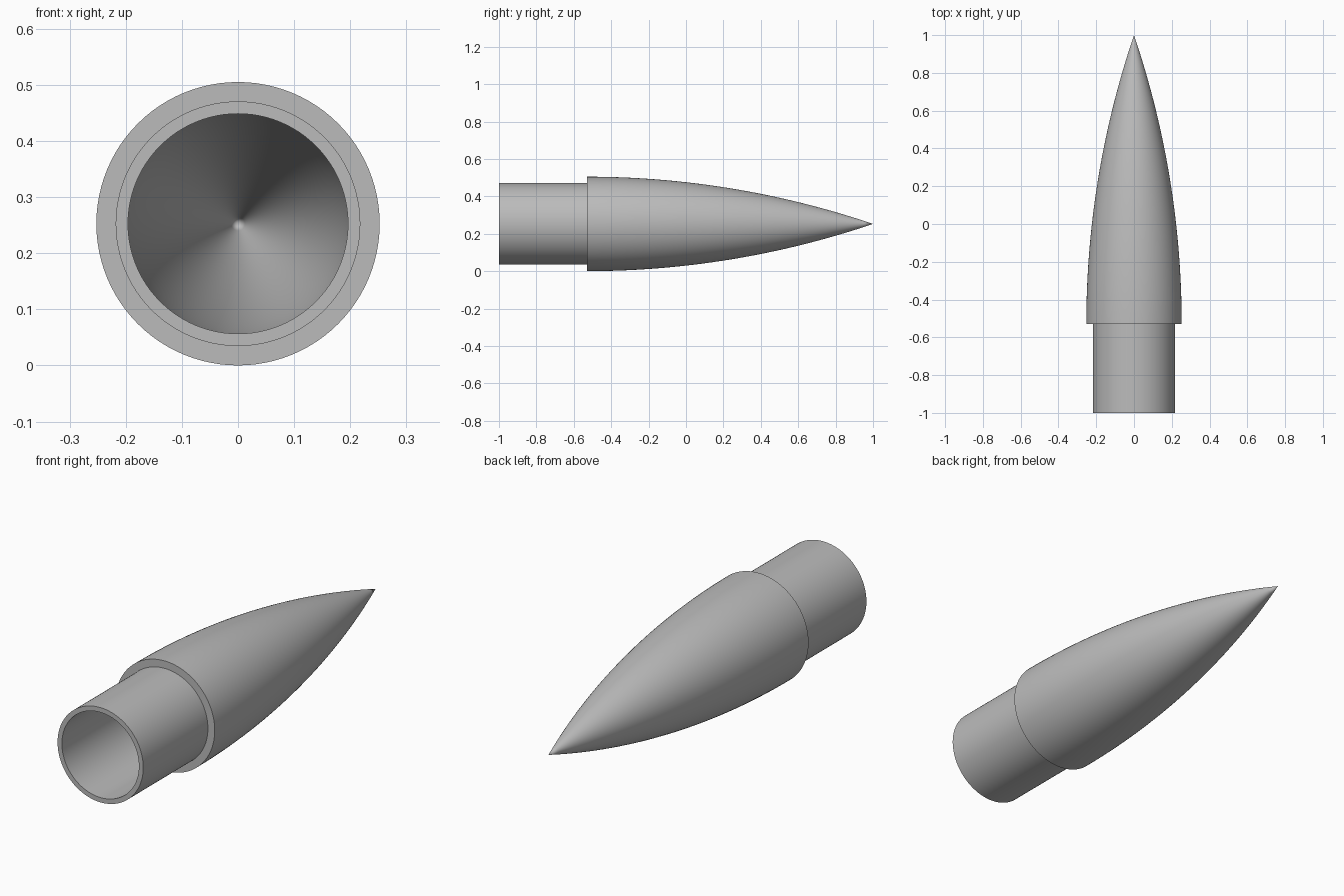
import bpy
import bmesh
from math import radians, sqrt, tau
from mathutils import Vector

cube = bpy.data.objects.get("Cube")
if cube:
    bpy.data.objects.remove(cube, do_unlink=True)

BASE_RADIUS = 0.2525
SHOULDER_RADIUS = 0.218
BORE_RADIUS = 0.196
BACK_Y, STEP_Y, TIP_Y = -1.0, -0.53, 1.0
INNER_TIP_Y = 0.9
SEGMENTS = 96
RINGS = 32


def ogive(radius, start, tip):
    """Tangent arc from the base radius to a pointed tip, as (radius, y)."""
    length = tip - start
    arc = (radius ** 2 + length ** 2) / (2 * radius)
    points = []
    for i in range(RINGS):
        d = length * i / RINGS
        points.append((sqrt(arc ** 2 - d ** 2) + radius - arc, start + d))
    return points + [(0, tip)]


def turned(name, profile, material):
    """Spin a profile around the y axis into a smooth object."""
    bm = bmesh.new()
    verts = [bm.verts.new((r, y, 0)) for r, y in profile]
    edges = [bm.edges.new(pair) for pair in zip(verts, verts[1:])]
    bmesh.ops.spin(bm, geom=verts + edges, cent=Vector(), axis=(0, 1, 0),
                   angle=tau, steps=SEGMENTS, use_duplicate=False)
    bmesh.ops.remove_doubles(bm, verts=bm.verts[:], dist=0.00005)
    bmesh.ops.recalc_face_normals(bm, faces=bm.faces[:])
    mesh = bpy.data.meshes.new(name)
    bm.to_mesh(mesh)
    bm.free()
    mesh.materials.append(material)
    obj = bpy.data.objects.new(name, mesh)
    bpy.context.collection.objects.link(obj)
    bpy.ops.object.select_all(action="DESELECT")
    obj.select_set(True)
    bpy.context.view_layer.objects.active = obj
    bpy.ops.object.shade_smooth_by_angle(angle=radians(35))
    return obj


grey = bpy.data.materials.new("plain grey")
grey.use_nodes = True
grey.diffuse_color = (0.5, 0.5, 0.5, 1)
grey.node_tree.nodes["Principled BSDF"].inputs["Base Color"].default_value = grey.diffuse_color

# Hollow shell: outer nose, step, shoulder tube, open rim, bore and inner nose
outer = ogive(BASE_RADIUS, STEP_Y, TIP_Y)
inner = ogive(BORE_RADIUS, STEP_Y, INNER_TIP_Y)
shoulder = [(SHOULDER_RADIUS, STEP_Y), (SHOULDER_RADIUS, BACK_Y), (BORE_RADIUS, BACK_Y)]
nose_cone = turned("nose_cone", outer[::-1] + shoulder + inner, grey)
nose_cone.location.z = BASE_RADIUS
